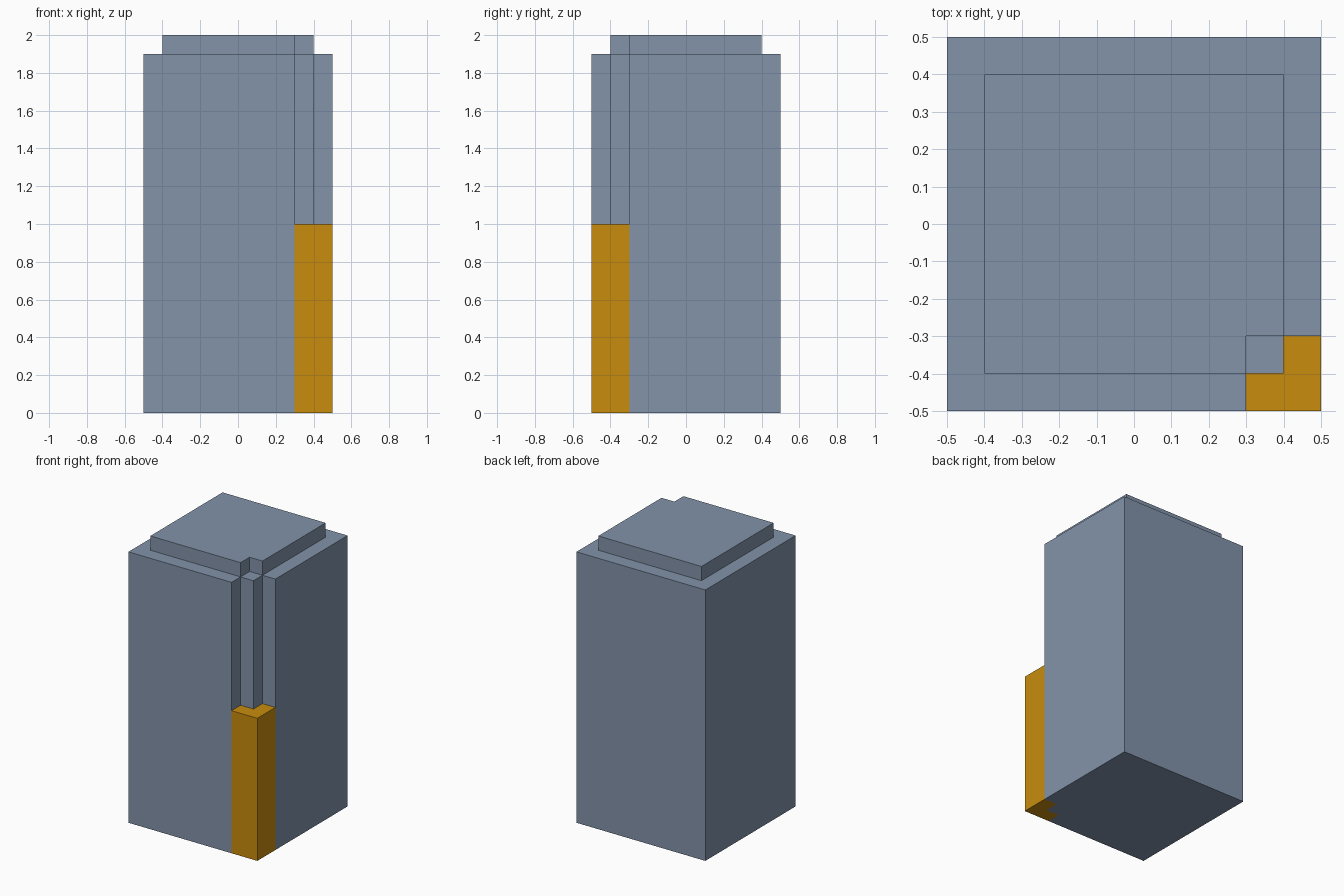
import bpy, bmesh

if "Cube" in bpy.data.objects:
    bpy.data.objects.remove(bpy.data.objects["Cube"])


def material(name, rgb):
    m = bpy.data.materials.new(name)
    m.diffuse_color = (*rgb, 1.0)
    m.use_nodes = True
    m.node_tree.nodes["Principled BSDF"].inputs["Base Color"].default_value = m.diffuse_color
    return m


def prism(name, outline, z0, z1, mat):
    """Extrude a counter-clockwise XY outline from z0 to z1."""
    bm = bmesh.new()
    base = bm.faces.new([bm.verts.new((x, y, z0)) for x, y in outline])
    top = bmesh.ops.extrude_face_region(bm, geom=[base], use_keep_orig=True)["geom"]
    verts = [v for v in top if isinstance(v, bmesh.types.BMVert)]
    bmesh.ops.translate(bm, verts=verts, vec=(0, 0, z1 - z0))
    bmesh.ops.recalc_face_normals(bm, faces=bm.faces)
    me = bpy.data.meshes.new(name)
    bm.to_mesh(me)
    bm.free()
    me.materials.append(mat)
    ob = bpy.data.objects.new(name, me)
    bpy.context.collection.objects.link(ob)
    return ob


slate = material("slate_blue", (0.223, 0.292, 0.402))
amber = material("amber", (0.578, 0.262, 0.004))

# Stepped inner edge of the front right corner
steps = [(0.3, -0.5), (0.3, -0.4), (0.4, -0.4), (0.4, -0.3), (0.5, -0.3)]

# Main block with the stepped corner recess
prism("body", [(-0.5, -0.5)] + steps + [(0.5, 0.5), (-0.5, 0.5)], 0, 1.9, slate)

# Raised top plate with its front right corner notched
prism("top_plate", [(-0.4, -0.4), (0.3, -0.4), (0.3, -0.3), (0.4, -0.3),
                    (0.4, 0.4), (-0.4, 0.4)], 1.9, 2.0, slate)

# Half-height post filling the corner recess
prism("corner_post", [(0.5, -0.5)] + steps[::-1], 0, 1.0, amber)
